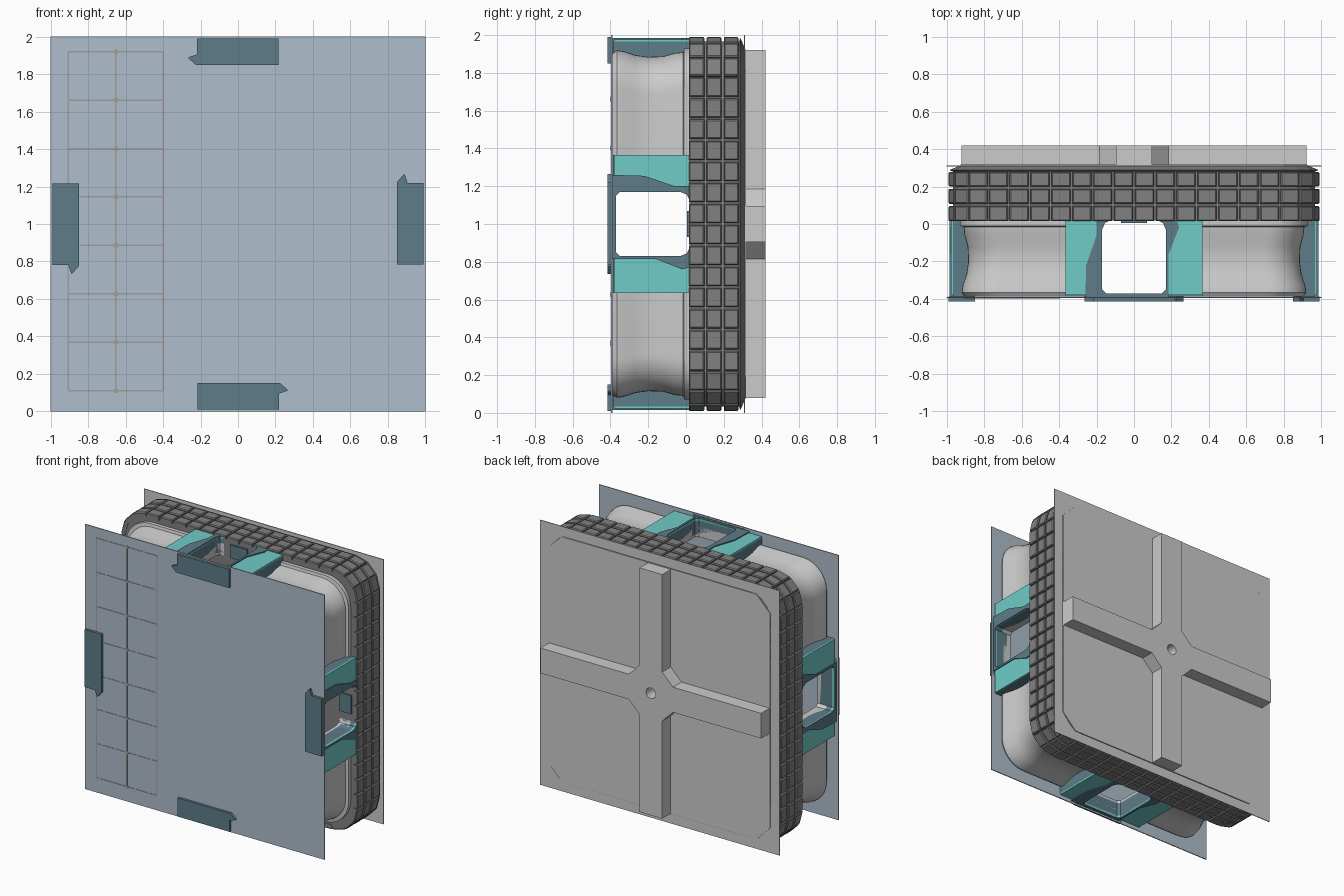
import bpy, bmesh
from math import pi, cos, sin
from mathutils import Vector

if "Cube" in bpy.data.objects:
    bpy.data.objects.remove(bpy.data.objects["Cube"])


def material(name, rgb):
    m = bpy.data.materials.new(name)
    m.diffuse_color = (*rgb, 1)
    m.use_nodes = True
    m.node_tree.nodes["Principled BSDF"].inputs["Base Color"].default_value = m.diffuse_color
    return m


PANEL = material("panel_blue_grey", (0.43, 0.51, 0.60))
BLUE = material("frame_blue", (0.11, 0.20, 0.25))
TEAL = material("wing_teal", (0.16, 0.60, 0.58))
DARK = material("tile_grey", (0.22, 0.22, 0.22))
LINE = material("seam_grey", (0.36, 0.34, 0.33))


def finish(name, bm, mat=None, turn=0):
    # geometry is built around the block's centre, which sits at z = 1
    bmesh.ops.recalc_face_normals(bm, faces=bm.faces)
    me = bpy.data.meshes.new(name)
    bm.to_mesh(me)
    bm.free()
    ob = bpy.data.objects.new(name, me)
    bpy.context.collection.objects.link(ob)
    ob.location.z = 1
    ob.rotation_euler.y = -turn * pi / 2
    if mat:
        me.materials.append(mat)
    return ob


def prism(name, pts, a, b, axis='Z', mat=None, turn=0):
    bm = bmesh.new()
    put = (lambda p, h: (p[0], p[1], h)) if axis == 'Z' else (lambda p, h: (p[0], h, p[1]))
    lo = [bm.verts.new(put(p, a)) for p in pts]
    hi = [bm.verts.new(put(p, b)) for p in pts]
    bm.faces.new(lo)
    bm.faces.new(hi)
    for i in range(len(pts)):
        j = (i + 1) % len(pts)
        bm.faces.new((lo[i], lo[j], hi[j], hi[i]))
    return finish(name, bm, mat, turn)


def rect(x0, x1, y0, y1):
    return [(x0, y0), (x1, y0), (x1, y1), (x0, y1)]


def outline(h, r, n):
    # rounded square in x and z
    pts = []
    for q in range(4):
        cx, cz = [(1, 1), (-1, 1), (-1, -1), (1, -1)][q]
        for k in range(n + 1):
            t = (q + k / n) * pi / 2
            pts.append((cx * (h - r) + r * cos(t), cz * (h - r) + r * sin(t)))
    return pts


def loft(name, rings, n, mat=None, closed=False):
    # rings are (y, half size, corner radius)
    bm = bmesh.new()
    loops = [[bm.verts.new((x, y, z)) for x, z in outline(h, r, n)] for y, h, r in rings]
    pairs = list(zip(loops, loops[1:])) + ([(loops[-1], loops[0])] if closed else [])
    for A, B in pairs:
        for i in range(len(A)):
            j = (i + 1) % len(A)
            bm.faces.new((A[i], A[j], B[j], B[i]))
    if not closed:
        bm.faces.new(loops[0])
        bm.faces.new(loops[-1])
    return finish(name, bm, mat)


def cut(ob, cutters):
    for c in cutters:
        m = ob.modifiers.new("cut", 'BOOLEAN')
        m.operation, m.solver, m.object = 'DIFFERENCE', 'EXACT', c
    dg = bpy.context.evaluated_depsgraph_get()
    dg.update()
    me = bpy.data.meshes.new_from_object(ob.evaluated_get(dg))
    ob.modifiers.clear()
    ob.data = me


def smooth(ob, angle=35):
    bpy.ops.object.select_all(action='DESELECT')
    ob.select_set(True)
    bpy.context.view_layer.objects.active = ob
    bpy.ops.object.shade_smooth_by_angle(angle=angle * pi / 180)


# window cutters running through the block both ways
hole = [(-.17, -.35), (-.15, -.37), (.15, -.37), (.17, -.35), (.17, -.03),
        (.155, .005), (.12, .022), (-.12, .022), (-.155, .005), (-.17, -.03)]
tunnels = [prism("window_cutter", hole, -1.3, 1.3, turn=k) for k in range(2)]
bore = prism("bore_cutter", [(.04 * cos(k * pi / 8), .04 * sin(k * pi / 8)) for k in range(16)],
             .33, .5, 'Y')

# smooth waisted front shell, hollow inside
body = loft("front_shell", [
    (-.388, .905, .20), (-.365, .92, .20), (-.33, .915, .20), (-.27, .895, .20), (-.2, .885, .20),
    (-.12, .888, .20), (-.06, .905, .20), (-.015, .91, .20), (-.01, .93, .20), (.03, .93, .20),
    (.03, .84, .16), (-.388, .84, .16)], 10, closed=True)
cut(body, tunnels)
smooth(body)

# tread core with chamfered rear rim
loft("tread_core", [(.018, .965, .19), (.28, .965, .19), (.288, .985, .20),
                    (.312, .93, .17)], 3, DARK)

# three rows of tiles round the rim
bm = bmesh.new()
ring = outline(.99, .21, 3)
for y0, y1 in ((.015, .097), (.108, .188), (.2, .278)):
    for i, p in enumerate(ring):
        p, q = Vector(p), Vector(ring[(i + 1) % len(ring)])
        d = q - p
        count = 14 if d.length > .5 else 1
        u = d.normalized()
        inward = Vector((-u.y, u.x))
        step = d.length / count
        for k in range(count):
            a, b = p + u * (k * step + .005), p + u * ((k + 1) * step - .005)
            quads = []
            for depth, e in ((.035, 0), (.006, 0), (0, .006)):
                s, t = a + inward * depth + u * e, b + inward * depth - u * e
                quads.append([bm.verts.new(v) for v in (
                    (s.x, y0 + e, s.y), (t.x, y0 + e, t.y), (t.x, y1 - e, t.y), (s.x, y1 - e, s.y))])
            for A, B in zip(quads, quads[1:]):
                for m in range(4):
                    bm.faces.new((A[m], A[(m + 1) % 4], B[(m + 1) % 4], B[m]))
            bm.faces.new(quads[0])
            bm.faces.new(quads[-1])
finish("rim_tiles", bm, DARK)

# front and back panels
prism("front_panel", rect(-1, 1, -1, 1), -.396, -.389, 'Y', PANEL)
prism("back_panel", rect(-1, 1, -1, 1), .306, .312, 'Y')
e, c = .925, .81
prism("back_plate", [(c, e), (-c, e), (-e, c), (-e, -c), (-c, -e), (c, -e), (e, -c), (e, c)],
      .30, .318, 'Y')

# raised cross with chamfered junction and centre bore
w, j, L = .095, .185, .922
arm = [(w, -j), (j, -w), (L, -w), (L, w), (j, w)]
pts = []
for k in range(4):
    for x, z in arm[1:]:
        for _ in range(k):
            x, z = -z, x
        pts.append((x, z))
cross = prism("back_cross", pts, .30, .42, 'Y')
cut(cross, [bore])
prism("bore_floor", [(.039 * cos(k * pi / 8), .039 * sin(k * pi / 8)) for k in range(16)],
      .325, .335, 'Y', TEAL)

# thin seam grid on the front panel
rows = [-.89 + i * 1.81 / 7 for i in range(8)]
for i, x in enumerate((-.905, -.652, -.4)):
    prism("seam_upright", rect(x - .004, x + .004, rows[0], rows[-1]), -.398, -.394, 'Y', LINE)
for z in rows:
    prism("seam_rung", rect(-.905, -.4, z - .004, z + .004), -.3978, -.394, 'Y', LINE)
    prism("seam_knot", [(-.652 + .014 * cos(k * pi / 4), z + .014 * sin(k * pi / 4))
                        for k in range(8)], -.3985, -.394, 'Y', LINE)

# four handles, each a quarter turn on
frame = [(-.26, -.392), (-.255, -.22), (-.2, -.06), (-.2, .02), (.23, .02), (.24, -.02),
         (.185, -.16), (.185, -.392)]
tab = [(-.22, .99), (-.22, .905), (-.265, .89), (-.265, .885), (-.225, .85), (.215, .85), (.215, .99)]
for k in range(4):
    base = prism("handle_base", rect(-.365, .365, -.386, .016), .86, .965, mat=BLUE, turn=k)
    skin = prism("handle_wing", rect(-.365, .365, -.38, .018), .962, .976, mat=TEAL, turn=k)
    rim = prism("handle_frame", frame, .87, .984, mat=BLUE, turn=k)
    for ob in (base, skin, rim):
        cut(ob, [tunnels[k % 2]])
    prism("handle_plate", tab, -.415, -.388, 'Y', BLUE, k)
    prism("handle_clip", rect(-.07, .07, .005, .03), .84, .94, mat=BLUE, turn=k)

for ob in tunnels + [bore]:
    bpy.data.objects.remove(ob)
